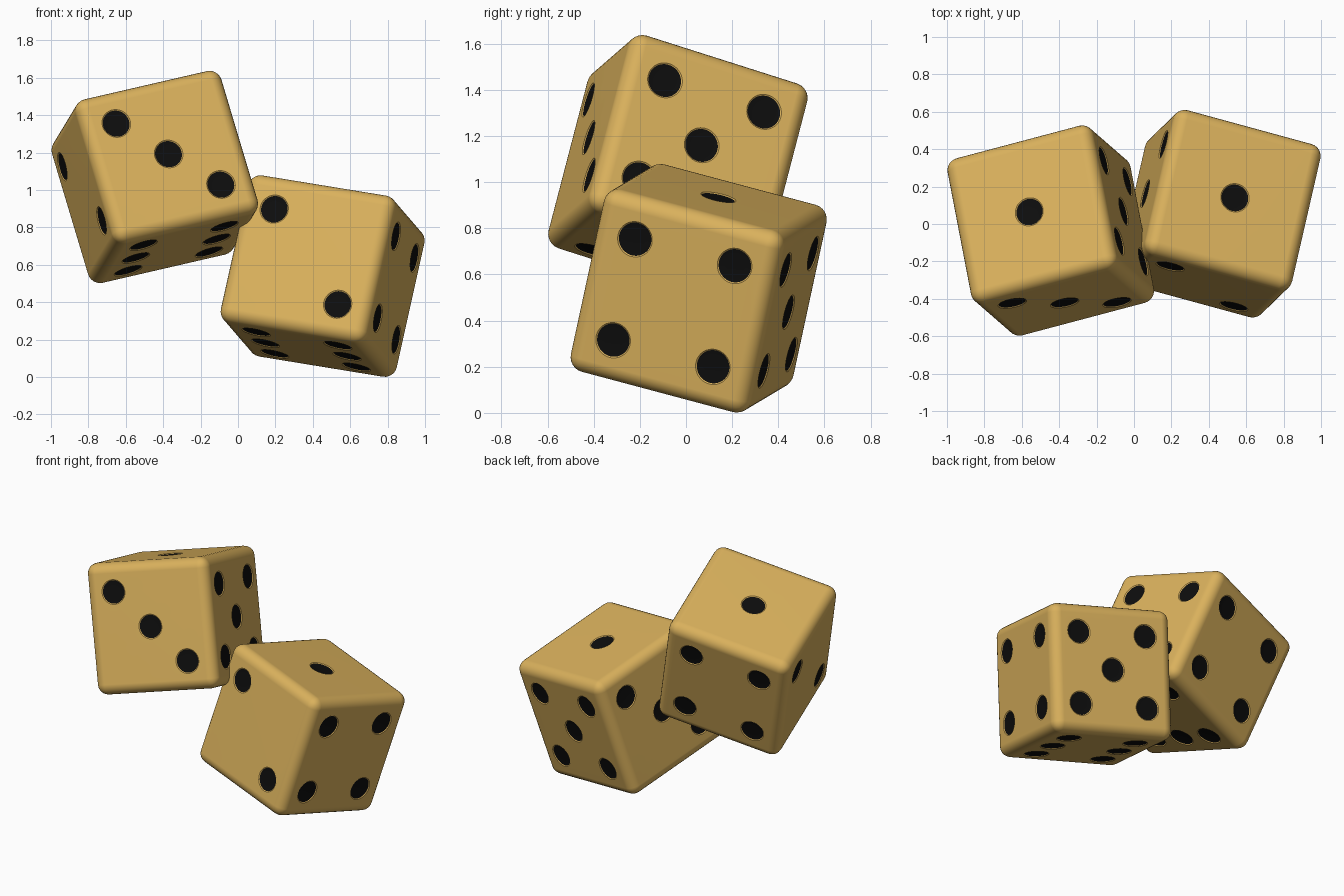
import bpy, bmesh, math
from mathutils import Matrix, Vector

if "Cube" in bpy.data.objects:
    bpy.data.objects.remove(bpy.data.objects["Cube"])

HALF, ROUND, D = 0.413, 0.066, 0.229   # half edge, edge radius, pip spacing
SIDES = 40


def material(name, rgb):
    m = bpy.data.materials.new(name)
    m.diffuse_color = (*rgb, 1)
    m.use_nodes = True
    m.node_tree.nodes["Principled BSDF"].inputs["Base Color"].default_value = m.diffuse_color
    return m


GOLD = material("warm_gold", (0.70, 0.44, 0.108))
BLACK = material("pip_black", (0.004, 0.004, 0.004))

# pip layouts as (u, v) steps on a face
ONE = [(0, 0)]
RISING = [(1, 1), (-1, -1)]
FALLING = [(-1, 1), (1, -1)]
FOUR = RISING + FALLING
SIX = [(u, v) for u in (-1, 1) for v in (-1, 0, 1)]

X, Y, Z = Vector((1, 0, 0)), Vector((0, 1, 0)), Vector((0, 0, 1))


def to_object(name, bm):
    me = bpy.data.meshes.new(name)
    bm.to_mesh(me)
    bm.free()
    me.materials.append(GOLD)
    me.materials.append(BLACK)
    ob = bpy.data.objects.new(name, me)
    bpy.context.collection.objects.link(ob)
    return ob


def add_dimple(bm, centre, u, v, n):
    """Closed shallow dish: gold rim, black bowl."""
    rings = []
    for r, h in [(0.085, 0.006), (0.073, -0.004), (0.042, -0.009)]:
        ring = []
        for i in range(SIDES):
            a = 2 * math.pi * i / SIDES
            ring.append(bm.verts.new(centre + u * r * math.cos(a) + v * r * math.sin(a) + n * h))
        rings.append(ring)
    bm.faces.new(rings[0])
    bm.faces.new(rings[2][::-1]).material_index = 1
    for k in range(2):
        for i in range(SIDES):
            j = (i + 1) % SIDES
            f = bm.faces.new((rings[k][i], rings[k + 1][i], rings[k + 1][j], rings[k][j]))
            f.material_index = k


def make_die(name, centre, x_dir, z_dir, faces):
    # rounded body
    bm = bmesh.new()
    bmesh.ops.create_cube(bm, size=2 * HALF)
    bmesh.ops.bevel(bm, geom=bm.edges[:], offset=ROUND, segments=6, profile=0.5, affect='EDGES')
    die = to_object(name, bm)

    # all pips as one cutter
    bm = bmesh.new()
    for n, u, v, layout in faces:
        for a, b in layout:
            add_dimple(bm, n * HALF + u * a * D + v * b * D, u, v, n)
    bmesh.ops.recalc_face_normals(bm, faces=bm.faces[:])
    cutter = to_object(name + "_pip_cutter", bm)
    cutter.hide_render = True

    mod = die.modifiers.new("pips", 'BOOLEAN')
    mod.operation, mod.solver, mod.object = 'DIFFERENCE', 'EXACT', cutter
    bpy.ops.object.select_all(action='DESELECT')
    bpy.context.view_layer.objects.active = die
    die.select_set(True)
    bpy.ops.object.modifier_apply(modifier=mod.name)
    bpy.data.objects.remove(cutter)
    bpy.ops.object.shade_smooth_by_angle(angle=math.radians(30))
    wn = die.modifiers.new("flat_faces", 'WEIGHTED_NORMAL')
    wn.keep_sharp = True

    # tumbled pose
    zd = Vector(z_dir).normalized()
    yd = zd.cross(Vector(x_dir)).normalized()
    xd = yd.cross(zd)
    rot = Matrix((xd, yd, zd)).transposed().to_4x4()
    die.matrix_world = Matrix.Translation(centre) @ rot


# faces: normal, u, v, layout
make_die("upper_die", (-0.445, -0.035, 1.07), (0.39, 0.105, 0.095), (-0.115, 0.10, 0.384), [
    (Z, X, Y, ONE), (-Z, X, Y, SIX),
    (-Y, X, Z, ONE + FALLING), (Y, X, Z, FOUR),
    (X, Y, Z, ONE + FOUR), (-X, Y, Z, RISING)])

make_die("lower_die", (0.4525, 0.055, 0.54), (0.393, -0.1075, -0.065), (0.0875, 0.085, 0.394), [
    (Z, X, Y, ONE), (-Z, X, Y, SIX),
    (-Y, X, Z, FALLING), (Y, X, Z, ONE + FOUR),
    (X, Y, Z, FOUR), (-X, Y, Z, ONE + RISING)])
